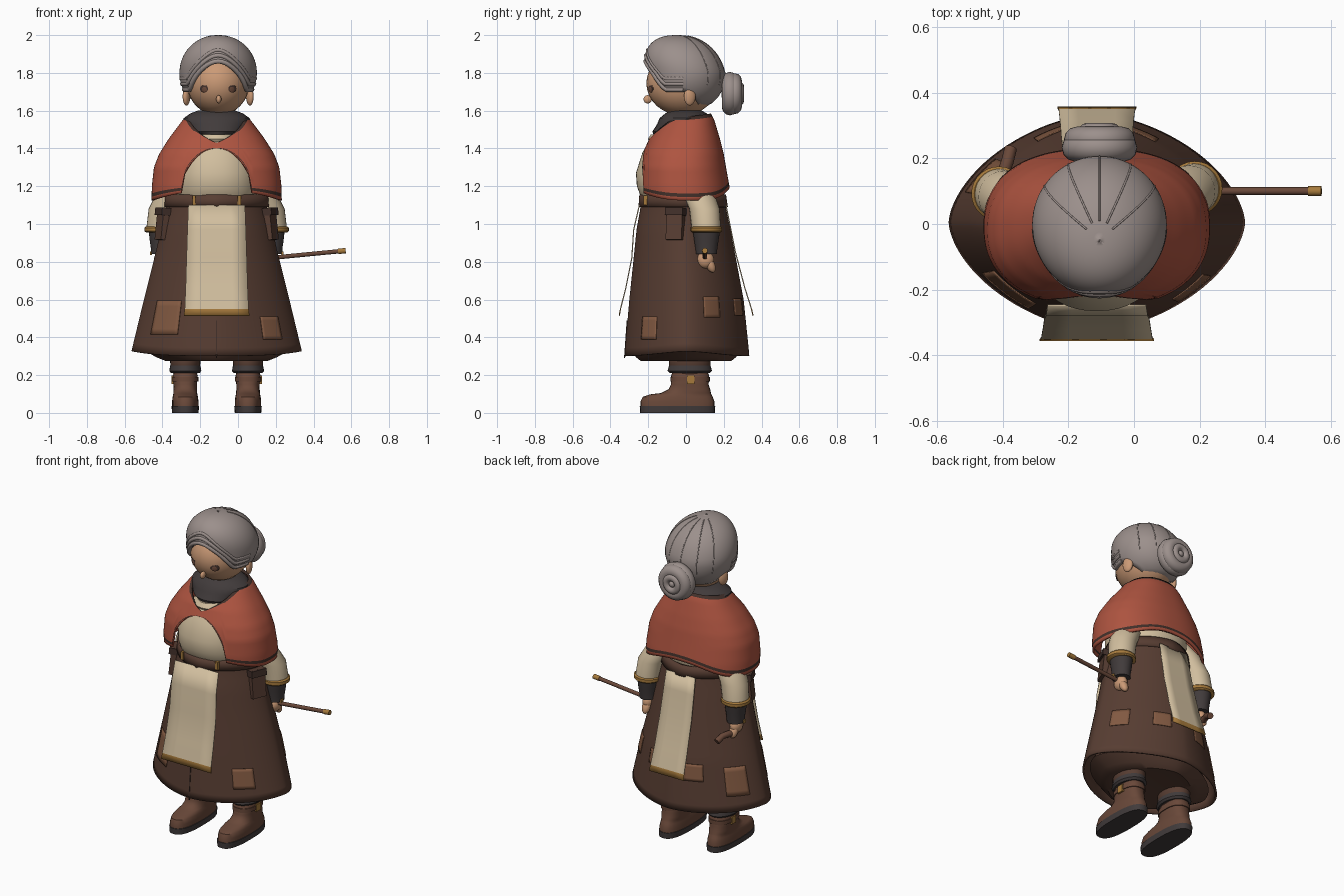
import bpy, math
from math import sin, cos, pi, sqrt, copysign, radians
from mathutils import Vector

if "Cube" in bpy.data.objects:
    bpy.data.objects.remove(bpy.data.objects["Cube"])

CX = -0.113  # body axis
HX = -0.105  # head axis


def material(name, hexcode):
    lin = []
    for k in (0, 2, 4):
        c = int(hexcode[k:k + 2], 16) / 255
        lin.append(c / 12.92 if c < 0.04 else ((c + 0.055) / 1.055) ** 2.4)
    m = bpy.data.materials.new(name)
    m.use_nodes = True
    m.diffuse_color = (*lin, 1)
    m.node_tree.nodes["Principled BSDF"].inputs["Base Color"].default_value = (*lin, 1)
    return m


RED = material("rust red wool", "AE5440")
BROWN = material("skirt brown", "573D32")
CREAM = material("cream linen", "D2BF9F")
HAIR = material("grey hair", "9C908C")
SKIN = material("warm skin", "CB9A76")
GOLD = material("ochre gold", "A67A3C")
COAL = material("charcoal cloth", "413B3B")
LEATHER = material("boot leather", "694839")
PATCH = material("patch brown", "835A42")
DARK = material("dark trim", "42302A")


def finish(o, mat, angle=40):
    o.data.materials.clear()
    o.data.materials.append(mat)
    bpy.ops.object.select_all(action="DESELECT")
    o.select_set(True)
    bpy.context.view_layer.objects.active = o
    bpy.ops.object.shade_smooth_by_angle(angle=radians(angle))
    return o


def skin_rows(name, rows, mat, closed=True, cap=False, thick=0):
    """Bridge rows of points, listed top to bottom."""
    n = len(rows[0])
    verts = [p for r in rows for p in r]
    faces = []
    for i in range(len(rows) - 1):
        for j in range(n if closed else n - 1):
            k = (j + 1) % n
            faces.append((i * n + j, i * n + n + j, i * n + n + k, i * n + k))
    if cap:
        faces.append(tuple(range(n)))
        faces.append(tuple(reversed(range(len(verts) - n, len(verts)))))
    me = bpy.data.meshes.new(name)
    me.from_pydata(verts, [], faces)
    o = bpy.data.objects.new(name, me)
    bpy.context.collection.objects.link(o)
    if thick:
        s = o.modifiers.new("thickness", "SOLIDIFY")
        s.thickness, s.offset = thick, -1
    return finish(o, mat)


def power(c, p):
    return copysign(abs(c) ** p, c)


def loft(name, rings, mat, n=2.0, seg=28):
    """Rings are (x, y, z, rx, ry), top to bottom."""
    ang = [2 * pi * j / seg for j in range(seg)]
    rows = [[(x + rx * power(cos(a), 2 / n), y + ry * power(sin(a), 2 / n), z) for a in ang]
            for x, y, z, rx, ry in rings]
    return skin_rows(name, rows, mat, cap=True)


def table(entries):
    """Profile z -> (half width, front y, back y)."""
    def f(z):
        if z >= entries[0][0]:
            return entries[0][1:]
        for a, b in zip(entries, entries[1:]):
            if z >= b[0]:
                t = (a[0] - z) / (a[0] - b[0])
                return [p + (q - p) * t for p, q in zip(a[1:], b[1:])]
        return entries[-1][1:]
    return f


def on(prof, n, a, z, off=0):
    rx, yf, yb = prof(z)
    return (CX + (rx + off) * power(cos(a), 2 / n),
            (yf + yb) / 2 + ((yb - yf) / 2 + off) * power(sin(a), 2 / n), z)


def drape(name, prof, top, bottom, mat, n=2.0, seg=96, count=30, ease=1, off=0, thick=0.012):
    ang = [2 * pi * j / seg for j in range(seg)]
    rows = [[on(prof, n, a, top(a) + (bottom(a) - top(a)) * (i / count) ** ease, off) for a in ang]
            for i in range(count + 1)]
    return skin_rows(name, rows, mat, thick=thick)


def ball(name, loc, scale, mat, rot=(0, 0, 0)):
    bpy.ops.mesh.primitive_uv_sphere_add(segments=28, ring_count=16, location=loc, rotation=rot)
    o = bpy.context.object
    o.name, o.scale = name, scale
    return finish(o, mat, 60)


def box(name, loc, size, mat, rot=(0, 0, 0)):
    bpy.ops.mesh.primitive_cube_add(size=1, location=loc, rotation=rot)
    o = bpy.context.object
    o.name, o.scale = name, size
    return finish(o, mat)


def rod(name, points, radius, mat):
    cu = bpy.data.curves.new(name, "CURVE")
    cu.dimensions, cu.bevel_depth, cu.bevel_resolution, cu.use_fill_caps = "3D", radius, 3, True
    s = cu.splines.new("POLY")
    s.points.add(len(points) - 1)
    for p, q in zip(s.points, points):
        p.co = (*q, 1)
    cu.materials.append(mat)
    o = bpy.data.objects.new(name, cu)
    bpy.context.collection.objects.link(o)
    return o


# Skirt with belt and billowing underside
skirt = table([(1.15, .26, -.235, .20), (1.09, .265, -.24, .21), (.97, .295, -.262, .235),
               (.84, .325, -.275, .26), (.6, .385, -.30, .305), (.31, .455, -.325, .335)])
NS = 1.65
drape("skirt", skirt, lambda a: 1.15, lambda a: .302 + .025 * cos(a) ** 4, BROWN, NS, count=20)
drape("belt", skirt, lambda a: 1.155, lambda a: 1.09, BROWN, NS, count=2, off=.012, thick=.02)
loft("underskirt", [(CX, 0, .5, .30, .22), (CX, 0, .34, .40, .29), (CX, 0, .295, .32, .265),
                    (CX, 0, .275, .27, .24), (CX, 0, .285, .2, .17)], BROWN, NS, 64)
box("skirt_seam", (CX, -.318, .39), (.006, .006, .2), DARK, (radians(-4), 0, 0))

# Patches follow the skirt surface: angle, height, half angle, half height
for k, (deg, z, da, dz) in enumerate([(-135, .505, 12, .09), (-43, .45, 8.5, .06), (30, .56, 8.5, .055),
                                      (66, .56, 8, .045), (114, .54, 8, .05), (149, .49, 10, .085)]):
    cols = [radians(deg + da * t / 4) for t in range(-4, 5)]
    skin_rows(f"skirt_patch_{k}", [[on(skirt, NS, a, z + dz * t / 3, .004) for a in cols]
                                   for t in range(3, -4, -1)], PATCH, closed=False, thick=.004)


# Front and back apron panels with gold edge
def panel(name, sign, path, w0, w1):
    m = len(path) - 1
    rows = []
    for i, (y, z) in enumerate(path):
        w = w0 + (w1 - w0) * i / m
        rows.append([(CX + sign * w * t, -sign * y, z) for t in (-1, -.5, 0, .5, 1)])
    o = skin_rows(name, rows, CREAM, closed=False, thick=.006)
    o.data.materials.append(GOLD)
    for p in o.data.polygons:
        if p.center.z < .55:
            p.material_index = 1


panel("front_apron", 1, [(.25, 1.1), (.28, .97), (.29, .82), (.322, .66), (.35, .55), (.356, .515)], .15, .174)
panel("back_apron", -1, [(.215, 1.1), (.235, 1), (.265, .85), (.315, .66), (.35, .55), (.358, .515)], .1, .12)
for s in (-1, 1):
    box("apron_clip", (CX + s * .12, -.2, 1.125), (.018, .05, .05), GOLD)
    turn = (0, radians(-6 * s), radians(-22 * s))
    box("pocket", (CX + s * .283, -.055, 1.0), (.045, .09, .17), BROWN, turn)
    box("pocket_flap", (CX + s * .282, -.055, 1.065), (.056, .1, .04), DARK, turn)

# Blouse, collar frill and neck scarf
loft("blouse", [(CX, -.02, 1.45, .13, .165), (CX, -.025, 1.38, .2, .205), (CX, -.03, 1.27, .22, .235),
                (CX, -.03, 1.2, .22, .23), (CX, -.025, 1.16, .215, .22), (CX, -.02, 1.1, .2, .19)], CREAM, 2.2, 48)
loft("collar_frill", [(CX, -.02, 1.475, .1, .165), (CX, -.02, 1.45, .13, .182), (CX, -.02, 1.43, .1, .17)], CREAM)
loft("scarf", [(CX, 0, 1.6, .10, .085), (CX, 0, 1.585, .14, .11), (CX, -.005, 1.56, .175, .135),
               (CX, -.005, 1.53, .18, .147), (CX, -.01, 1.49, .15, .168), (CX, -.01, 1.465, .1, .16)], COAL)

# Shoulder cape with front arch, neck notch and dark hem stripe
cape = table([(1.59, .14, -.09, .13), (1.55, .18, -.125, .15), (1.45, .255, -.195, .18),
              (1.37, .305, -.232, .2), (1.3, .332, -.25, .212), (1.2, .343, -.255, .23), (1.12, .345, -.25, .238)])


def cape_top(a):
    return 1.43 + .14 * min(1, abs(cos(a)) / .9) if sin(a) < 0 else 1.57 + .015 * sin(a)


def cape_hem(a):
    c = abs(cos(a))
    if sin(a) < 0 and c < .5:
        return 1.165 + .235 * sqrt(1 - (c / .5) ** 2)
    return 1.125 + (.05 * sin(a) ** 2 if sin(a) < 0 else .065 * sin(a) ** 4)


shawl = drape("cape", cape, cape_top, cape_hem, RED, 2.3, seg=120, count=24)
shawl.data.materials.append(DARK)
for p in shawl.data.polygons:
    if p.index // 120 in (0, 22):
        p.material_index = 1

# Head, face, ears
HEAD, R = Vector((HX, -.02, 1.745)), (.165, .19, .17)
ball("head", HEAD, R, SKIN)
ball("nose", (HX + .003, -.203, 1.66), (.014, .022, .022), SKIN)
for s in (-1, 1):
    y = HEAD.y - R[1] * sqrt(1 - (.075 / R[0]) ** 2 - (.03 / R[2]) ** 2)
    ball("eye_rim", (HX + s * .075, y, 1.716), (.025, .003, .02), DARK, (0, 0, radians(31 * s)))
    ball("iris", (HX + s * .073, y - .002, 1.712), (.017, .004, .016), LEATHER, (0, 0, radians(31 * s)))
    ball("ear", (HX + s * .168, .02, 1.675), (.018, .032, .048), SKIN, (0, 0, radians(20 * s)))


# Hair cap leaning forward, braids over the brow, bun
def hair(z):
    t = (z - 1.8) / .2
    k = max(0, 1 - abs(t) ** 2.3) ** (1 / 2.3)
    lean = -.05 * max(0, t)
    return .205 * sqrt(max(0, 1 - t * t)) ** .95, -.21 * k + lean, .207 * k + lean


def hairline(a):
    if sin(a) < 0:
        return max(1.70, 1.85 - .16 * (cos(a) / .85) ** 2)
    return 1.70 - .09 * min(1, sin(a) * 1.5)


head_hair = [drape("hair", hair, lambda a: 2.0, hairline, HAIR, seg=72, count=24, ease=2, thick=.04)]
for k, (lift, r) in enumerate([(.012, .013), (.042, .012), (.07, .010)]):
    arc = [radians(-176 + 172 * t / 30) for t in range(31)]
    head_hair.append(rod(f"hair_braid_{k}", [on(hair, 2, a, hairline(a) + lift, -.006) for a in arc], r, HAIR))
for deg in (35, 62, 90, 118, 145):
    head_hair.append(rod("hair_strand", [on(hair, 2, radians(deg), 1.995 - .26 * (t / 14) ** 2, -.001)
                                         for t in range(15)], .003, HAIR))
for o in head_hair:
    o.location.x = HX - CX
for k, (major, minor, y) in enumerate([(.073, .042, .232), (.07, .038, .258), (.04, .022, .285)]):
    bpy.ops.mesh.primitive_torus_add(major_radius=major, minor_radius=minor, major_segments=36,
                                     location=(HX, y, 1.69), rotation=(pi / 2, 0, 0))
    bpy.context.object.name = f"bun_coil_{k}"
    finish(bpy.context.object, HAIR, 60)
ball("bun_core", (HX, .24, 1.69), (.1, .052, .1), HAIR)
ball("bun_centre", (HX, .285, 1.69), (.02, .018, .02), HAIR)

# Arms, legs and boots on both sides
for s in (-1, 1):
    ax, ay = CX + s * .298, .1 + s * .008
    loft("sleeve", [(CX + s * .18, .03, 1.27, .06, .06), (CX + s * .225, .06, 1.18, .085, .085),
                    (ax - s * .018, ay - .01, 1.08, .08, .08), (ax, ay, .97, .075, .077)], CREAM)
    loft("cuff", [(ax, ay, .988, .075, .075), (ax, ay, .98, .084, .083),
                  (ax, ay, .962, .084, .083), (ax, ay, .955, .075, .075)], GOLD)
    loft("forearm", [(ax, ay, .965, .062, .072), (ax, ay, .91, .056, .064), (ax, ay, .87, .05, .058),
                     (ax, ay, .84, .05, .055)], COAL)
    box("bracelet_clasp", (ax + s * .05, ay - .01, .845), (.01, .02, .02), GOLD)
    ball("palm", (ax, ay - .005, .81), (.034, .045, .045), SKIN)
    ball("fingers", (ax, ay + .02, .785), (.026, .024, .045), SKIN, (radians(25), 0, 0))
    ball("thumb", (ax - s * .01, ay - .04, .805), (.014, .014, .032), SKIN, (radians(-20), 0, 0))

    bx = CX + s * .166
    loft("trouser_leg", [(bx, .02, .5, .085, .1), (bx, .02, .27, .08, .11), (bx, .02, .24, .078, .11),
                         (bx, .02, .2, .06, .08)], BROWN)
    loft("leg_frill", [(bx, .02, .25, .08, .11), (bx, .02, .222, .085, .118), (bx, .02, .21, .075, .105)], COAL)
    loft("boot", [(bx, .022, .21, .06, .095), (bx, .022, .2, .066, .1), (bx, .02, .15, .062, .1),
                  (bx, .018, .125, .062, .11), (bx, .0, .105, .063, .132), (bx, -.028, .098, .064, .163),
                  (bx, -.044, .085, .067, .185), (bx, -.045, .06, .07, .196), (bx, -.045, .03, .07, .196)],
         LEATHER, 2.5)
    loft("boot_strap", [(bx, .022, .19, .069, .104), (bx, .022, .165, .069, .104)], LEATHER, 2.5)
    loft("sole", [(bx, -.045, .036, .073, .2), (bx, -.045, 0, .07, .198)], COAL, 2.6)
    box("boot_buckle", (bx + s * .066, .025, .175), (.014, .042, .045), GOLD)

# Walking cane with hooked grip
rod("cane", [(.55, .1, .857), (-.40, .1, .765)], .012, LEATHER)
rod("cane_tip", [(.57, .1, .859), (.53, .1, .855)], .015, GOLD)
rod("cane_grip", [(-.41, .1, .765), (-.40, .15, .775), (-.385, .19, .772), (-.375, .23, .75)], .019, LEATHER)
